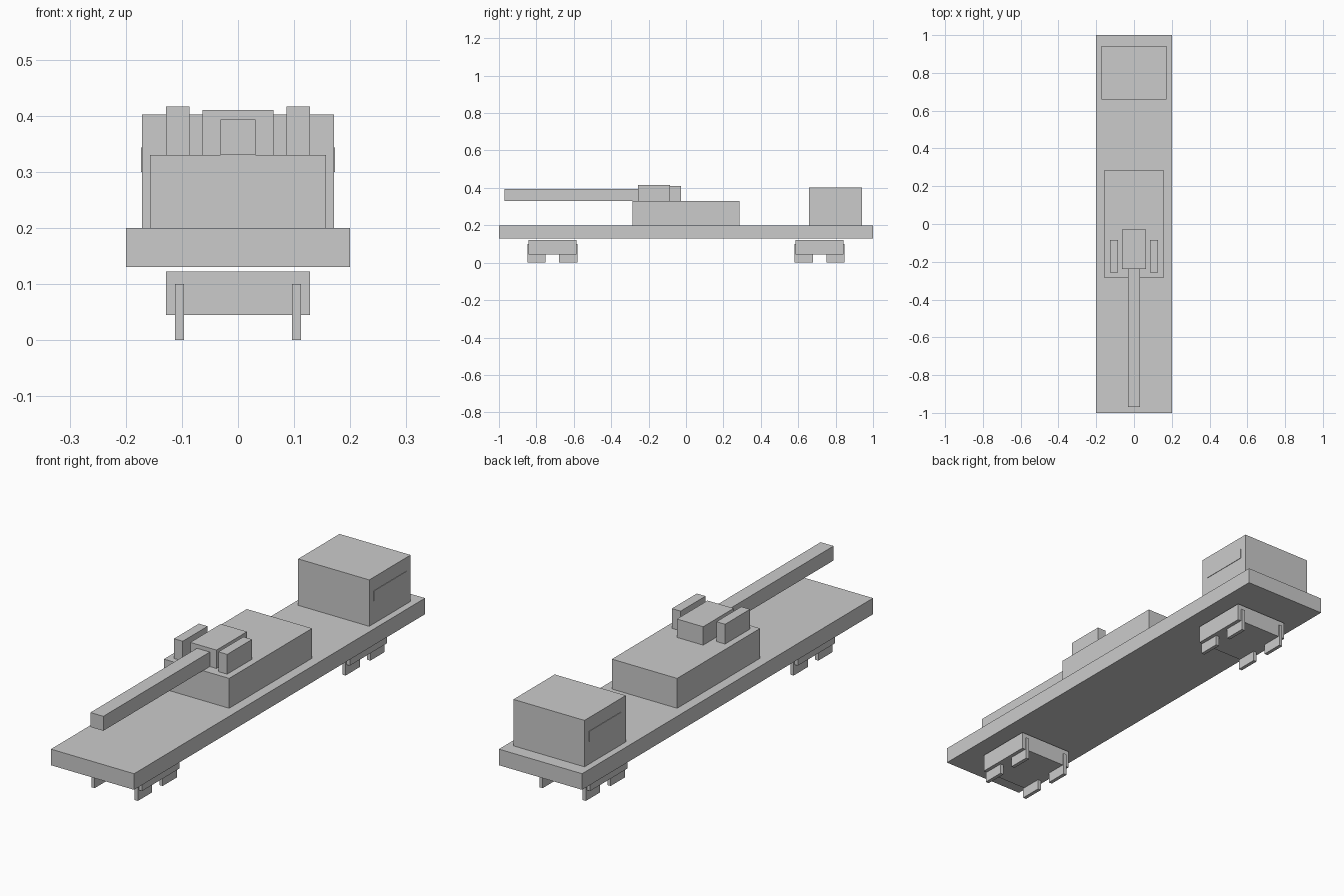
import bpy

if "Cube" in bpy.data.objects:
    bpy.data.objects.remove(bpy.data.objects["Cube"])


def box(name, x, y, z):
    """Axis-aligned box from (min, max) ranges."""
    bpy.ops.mesh.primitive_cube_add(size=1, location=[(a + b) / 2 for a, b in (x, y, z)])
    ob = bpy.context.object
    ob.name = name
    ob.scale = [b - a for a, b in (x, y, z)]
    bpy.ops.object.transform_apply(location=False, rotation=False, scale=True)
    return ob


# Flat car deck
box("deck", (-0.2, 0.2), (-1, 1), (0.13, 0.2))

# Gun mount, breech and barrel
box("gun_base", (-0.157, 0.157), (-0.285, 0.285), (0.2, 0.33))
box("breech", (-0.063, 0.063), (-0.238, -0.028), (0.33, 0.41))
box("barrel", (-0.031, 0.031), (-0.97, -0.235), (0.33, 0.393))

# Rear cabin
box("cabin", (-0.171, 0.171), (0.658, 0.942), (0.2, 0.402))

# Mirrored cradle cheeks and thin cabin side panels
for side, s in (("left", -1), ("right", 1)):
    def span(a, b):
        return tuple(sorted((s * a, s * b)))
    box(f"{side}_cradle_cheek", span(0.086, 0.128), (-0.257, -0.086), (0.33, 0.416))
    box(f"{side}_cabin_panel", span(0.165, 0.173), (0.688, 0.912), (0.3, 0.343))

# Bogies with four block wheels each
for end, yc in (("front", -0.714), ("rear", 0.714)):
    box(f"{end}_bogie", (-0.128, 0.128), (yc - 0.128, yc + 0.128), (0.045, 0.122))
    for sx in (-1, 1):
        for sy in (-1, 1):
            cx, cy = sx * 0.104, yc + sy * 0.085
            box(f"{end}_wheel", (cx - 0.008, cx + 0.008), (cy - 0.049, cy + 0.049), (0, 0.1))
